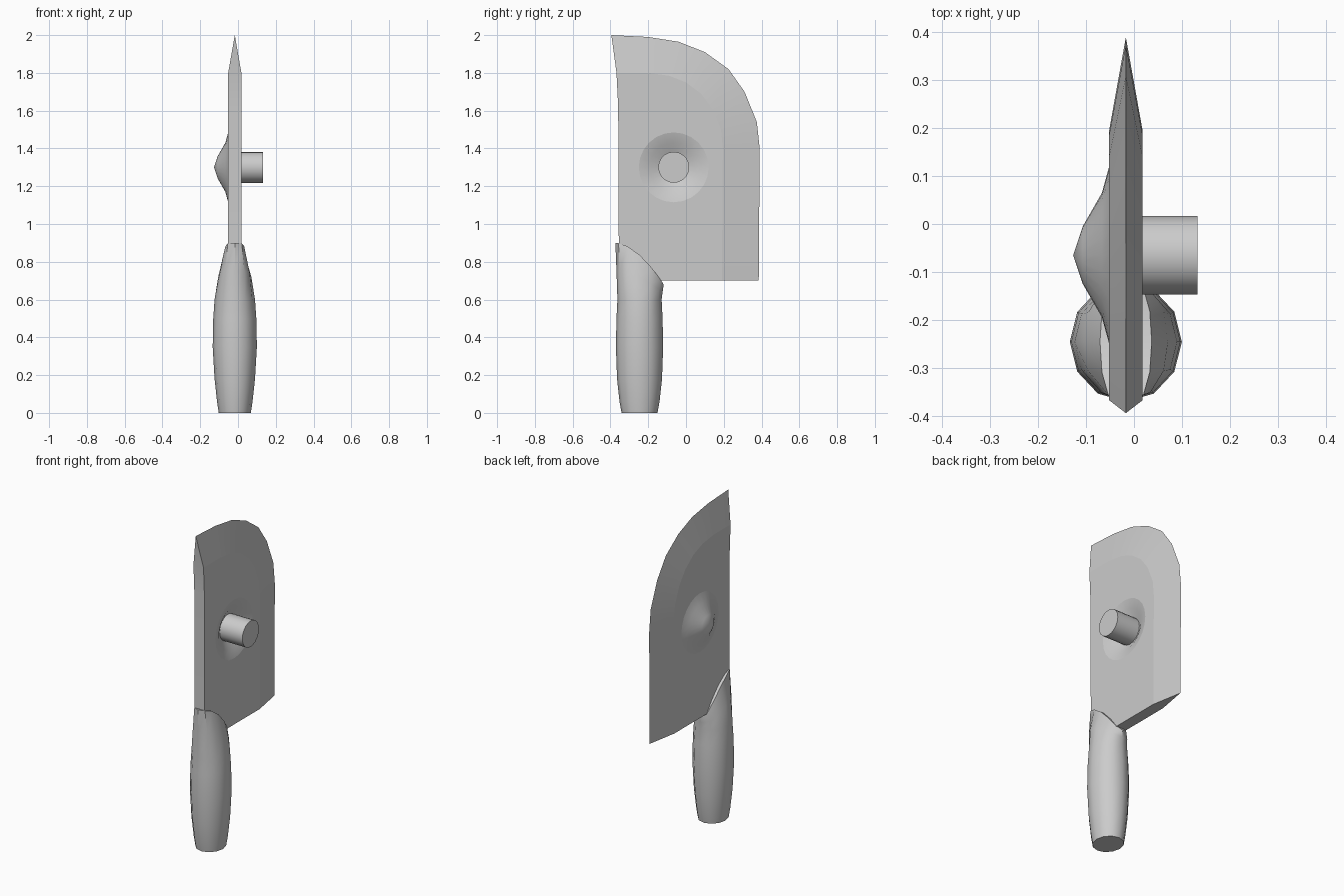
import bpy, bmesh, math
from mathutils import Vector

if "Cube" in bpy.data.objects:
    bpy.data.objects.remove(bpy.data.objects["Cube"], do_unlink=True)

steel = bpy.data.materials.new("plain grey")
steel.use_nodes = True
GREY = (0.6, 0.6, 0.6, 1)
steel.diffuse_color = GREY
steel.node_tree.nodes["Principled BSDF"].inputs["Base Color"].default_value = GREY

MID = -0.017                 # centre plane of the blade
HALF = 0.035                 # half thickness of the blade
HIT_Y, HIT_Z = -0.065, 1.3   # centre of the dent and the rod


def finish(bm, name):
    bmesh.ops.recalc_face_normals(bm, faces=bm.faces)
    mesh = bpy.data.meshes.new(name)
    bm.to_mesh(mesh)
    bm.free()
    mesh.materials.append(steel)
    obj = bpy.data.objects.new(name, mesh)
    bpy.context.collection.objects.link(obj)
    return obj


def smooth(obj, degrees):
    bpy.ops.object.select_all(action='DESELECT')
    obj.select_set(True)
    bpy.context.view_layer.objects.active = obj
    bpy.ops.object.shade_smooth_by_angle(angle=math.radians(degrees))


def bridge(bm, a, b):
    n = len(a)
    return [bm.faces.new((a[i], a[(i + 1) % n], b[(i + 1) % n], b[i])) for i in range(n)]


# Blade: sharp outer edge, start of the ground bevel, and spine (y, z)
edge_pts = [(.385, .7), (.39, 1.4), (.375, 1.54), (.31, 1.7), (.225, 1.82),
            (.1, 1.91), (-.04, 1.965), (-.2, 1.99), (-.395, 2)]
bevel_pts = [(.19, .7), (.195, 1.4), (.185, 1.5), (.14, 1.61), (.08, 1.69),
             (0, 1.75), (-.09, 1.785), (-.2, 1.8), (-.368, 1.8)]
spine_pts = [(-.359, 1.62), (-.355, .7)]
dent = [(.185, 0), (.13, .015), (.06, .055)]   # radius, depth
DEPTH = 0.075
SEG = 24

bm = bmesh.new()
sharp_edge = [bm.verts.new((MID, y, z)) for y, z in edge_pts]
sides, dish = [], set()
for s in (-1, 1):
    x = MID + s * HALF
    rim = [bm.verts.new((x, y, z)) for y, z in bevel_pts + spine_pts]
    sides.append(rim)
    rings = [[bm.verts.new((x - d, HIT_Y + r * math.cos(2 * math.pi * i / SEG),
                            HIT_Z + r * math.sin(2 * math.pi * i / SEG)))
              for i in range(SEG)] for r, d in dent]
    # flat cheek with a round opening for the dent
    border = []
    for loop in (rim, rings[0]):
        border += [bm.edges.new((loop[i], loop[(i + 1) % len(loop)])) for i in range(len(loop))]
    bmesh.ops.triangle_fill(bm, use_beauty=True, edges=border, normal=(s, 0, 0))
    # dented surface, pushed towards -x on both cheeks
    for a, b in zip(rings, rings[1:]):
        dish.update(bridge(bm, a, b))
    tip = bm.verts.new((x - DEPTH, HIT_Y, HIT_Z))
    last = rings[-1]
    dish.update(bm.faces.new((last[i], last[(i + 1) % SEG], tip)) for i in range(SEG))
    # ground bevel
    for i in range(len(sharp_edge) - 1):
        bm.faces.new((rim[i], rim[i + 1], sharp_edge[i + 1], sharp_edge[i]))

# Spine and heel close the two cheeks
left, right = sides
k = len(bevel_pts) - 1
bm.faces.new((left[k], right[k], sharp_edge[-1]))
for i in range(k, len(left) - 1):
    bm.faces.new((left[i], left[i + 1], right[i + 1], right[i]))
bm.faces.new((left[-1], left[0], sharp_edge[0], right[0], right[-1]))
bmesh.ops.recalc_face_normals(bm, faces=bm.faces)
for f in bm.faces:
    f.smooth = True
for e in bm.edges:
    inside = all(f in dish for f in e.link_faces)
    e.smooth = inside or e.calc_face_angle(0) < math.radians(6)
finish(bm, "blade")

# Handle: oval rings lofted up to a scooped collar around the blade
AXIS_Y = -0.246
SIDES = 12
levels = [(0, .085, .095), (.06, .094, .106), (.18, .107, .119), (.35, .117, .125),
          (.5, .114, .122), (.6, .107, .117)]
bm = bmesh.new()
angles = [2 * math.pi * i / SIDES for i in range(SIDES)]
rings = [[bm.verts.new((MID + rx * math.cos(a), AXIS_Y + ry * math.sin(a), z)) for a in angles]
         for z, rx, ry in levels]
for t, rx, ry in ((.5, .088, .122), (1, .054, .128)):
    ring = []
    for a in angles:
        c = math.cos(a)
        width = rx * math.copysign(abs(c) ** (1 - .45 * t), c)
        y = AXIS_Y + ry * math.sin(a)
        u = (math.sin(a) + 1) / 2
        top = .9 - .22 * u ** 1.8
        ring.append(bm.verts.new((MID + width, y, .6 + (top - .6) * t)))
    rings.append(ring)
for a, b in zip(rings, rings[1:]):
    bridge(bm, a, b)
bm.faces.new(rings[0])
# collar cap as strips across the width, so it follows the scoop
top = rings[-1]
q = SIDES // 4
for j in range(-q, q):
    quad = [top[j % SIDES], top[(j + 1) % SIDES],
            top[(SIDES // 2 - j - 1) % SIDES], top[(SIDES // 2 - j) % SIDES]]
    bm.faces.new(list(dict.fromkeys(quad)))
smooth(finish(bm, "handle"), 40)

# Rod stuck in the dent
START, END, RADIUS = -0.05, 0.133, 0.082
bpy.ops.mesh.primitive_cylinder_add(vertices=20, radius=RADIUS, depth=END - START,
                                    location=Vector(((START + END) / 2, HIT_Y, HIT_Z)),
                                    rotation=(0, math.pi / 2, 0))
rod = bpy.context.object
rod.name = "rod"
rod.data.materials.append(steel)
smooth(rod, 40)
